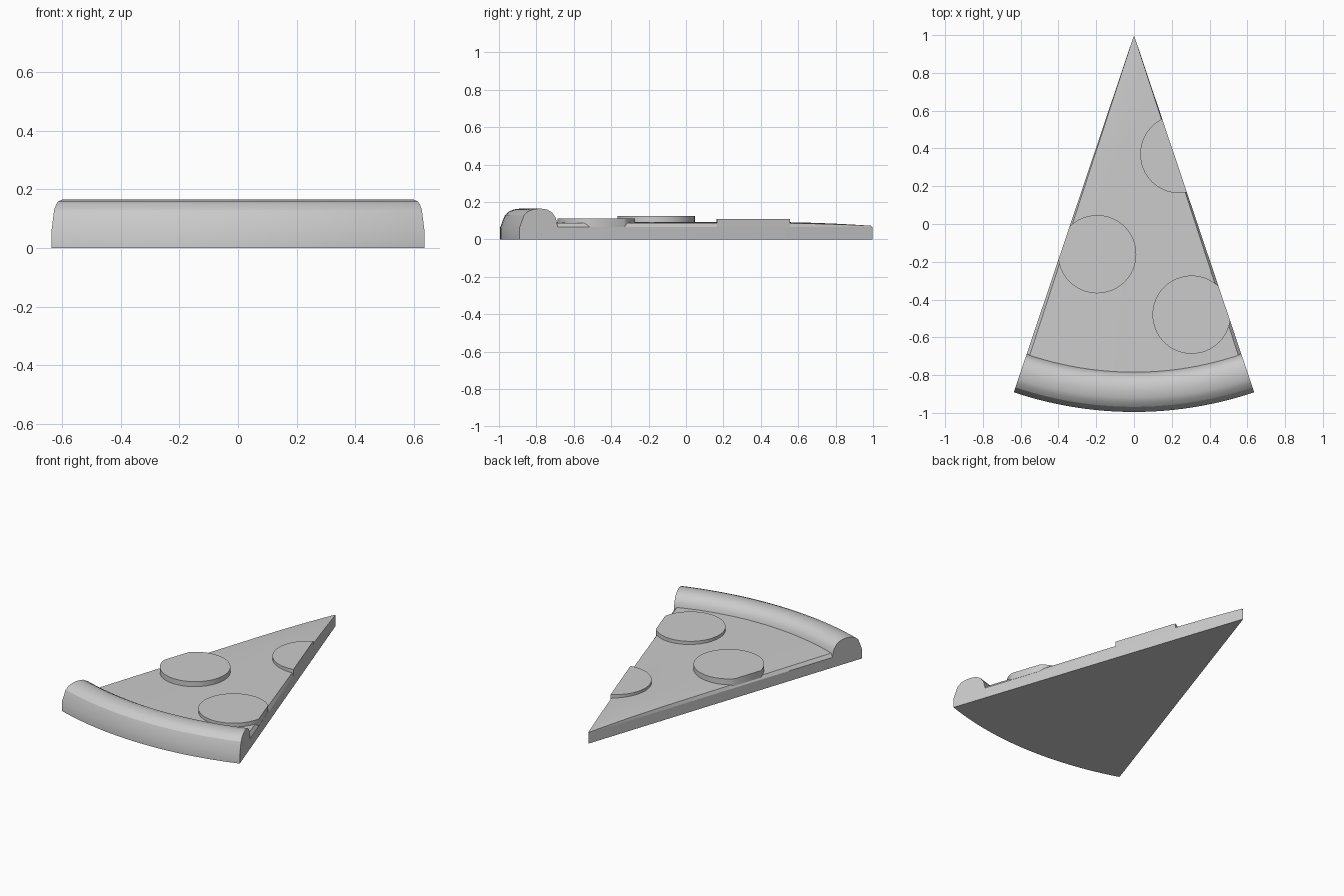
import bpy, bmesh
from math import sin, cos, radians
from mathutils import Vector

cube = bpy.data.objects.get("Cube")
if cube:
    bpy.data.objects.remove(cube)

HALF = radians(18.6)          # half the opening angle of the slice
TIP = Vector((0, 1, 0))       # centre of the whole pie
ARC = 24

grey = bpy.data.materials.new("plain_grey")
grey.use_nodes = True
grey.diffuse_color = (0.6, 0.6, 0.6, 1)
grey.node_tree.nodes["Principled BSDF"].inputs["Base Color"].default_value = (0.6, 0.6, 0.6, 1)


def finish(name, bm, angle):
    bmesh.ops.recalc_face_normals(bm, faces=bm.faces)
    mesh = bpy.data.meshes.new(name)
    bm.to_mesh(mesh)
    bm.free()
    mesh.materials.append(grey)
    obj = bpy.data.objects.new(name, mesh)
    bpy.context.collection.objects.link(obj)
    bpy.ops.object.select_all(action='DESELECT')
    obj.select_set(True)
    bpy.context.view_layer.objects.active = obj
    bpy.ops.object.shade_smooth_by_angle(angle=radians(angle))
    return obj


def polar(r, t, z):
    """Point at radius r from the tip, t from -1 to 1 across the slice."""
    return TIP + Vector((r * sin(HALF * t), -r * cos(HALF * t), z))


def bridge(bm, rows, closed):
    for a, b in zip(rows, rows[1:]):
        for i in range(len(a) if closed else len(a) - 1):
            j = (i + 1) % len(a)
            bm.faces.new((a[i], a[j], b[j], b[i]))


def steps():
    return [-1 + 2 * i / ARC for i in range(ARC + 1)]


# Crust: a rounded section swept around the tip
section = [(1.995, 0), (1.995, .06), (1.968, .13), (1.945, .15), (1.92, .16), (1.88, .165),
           (1.84, .16), (1.81, .143), (1.79, .115), (1.78, .075), (1.78, 0)]
bm = bmesh.new()
rows = [[bm.verts.new(polar(r, t, z)) for r, z in section] for t in steps()]
bridge(bm, rows, True)
bm.faces.new(rows[0])
bm.faces.new(rows[-1])
finish("crust", bm, 27)

# Dough: a flat wedge with a slightly blunt tip
bm = bmesh.new()
rows = [[bm.verts.new(polar(r, t, z)) for r, t in
         [(.015, 1), (.004, 0), (.015, -1)] + [(1.785, t) for t in steps()]]
        for z in (0, .066)]
bridge(bm, rows, True)
for ring in rows:
    bm.faces.new(ring)
finish("dough", bm, 30)


# Cheese: a gently crowned sheet with sloping edges, thinning at the tip
def cheese_height(r, t):
    if abs(t) == 1:
        return .066
    rise = min(1, r / .6)
    return .072 + (.014 + .007 * (1 - t * t)) * rise * (2 - rise)


bm = bmesh.new()
across = [-1, -.97] + [i / 8 for i in range(-7, 8)] + [.97, 1]
rows = [[bm.verts.new(polar(r, t, cheese_height(r, t))) for t in across]
        for r in [.01] + [.1 * i for i in range(1, 18)] + [1.79]]
bridge(bm, rows, False)
bm.faces.new(rows[0])
finish("cheese", bm, 30)

# Sausage slices: discs trimmed flush with the cut sides
for name, x, y, top in (("left_topping", -.195, -.16, .125),
                        ("right_topping", .305, -.48, .112),
                        ("tip_topping", .24, .37, .110)):
    bm = bmesh.new()
    disc = bmesh.ops.create_cone(bm, cap_ends=True, segments=64, radius1=.207,
                                 radius2=.207, depth=.045)
    bmesh.ops.translate(bm, verts=disc["verts"], vec=(x, y, top - .0225))
    for side in (1, -1):
        bmesh.ops.bisect_plane(bm, geom=bm.verts[:] + bm.edges[:] + bm.faces[:],
                               plane_co=TIP, plane_no=(side * cos(HALF), sin(HALF), 0),
                               clear_outer=True)
        bmesh.ops.holes_fill(bm, edges=[e for e in bm.edges if e.is_boundary], sides=0)
    finish(name, bm, 30)
